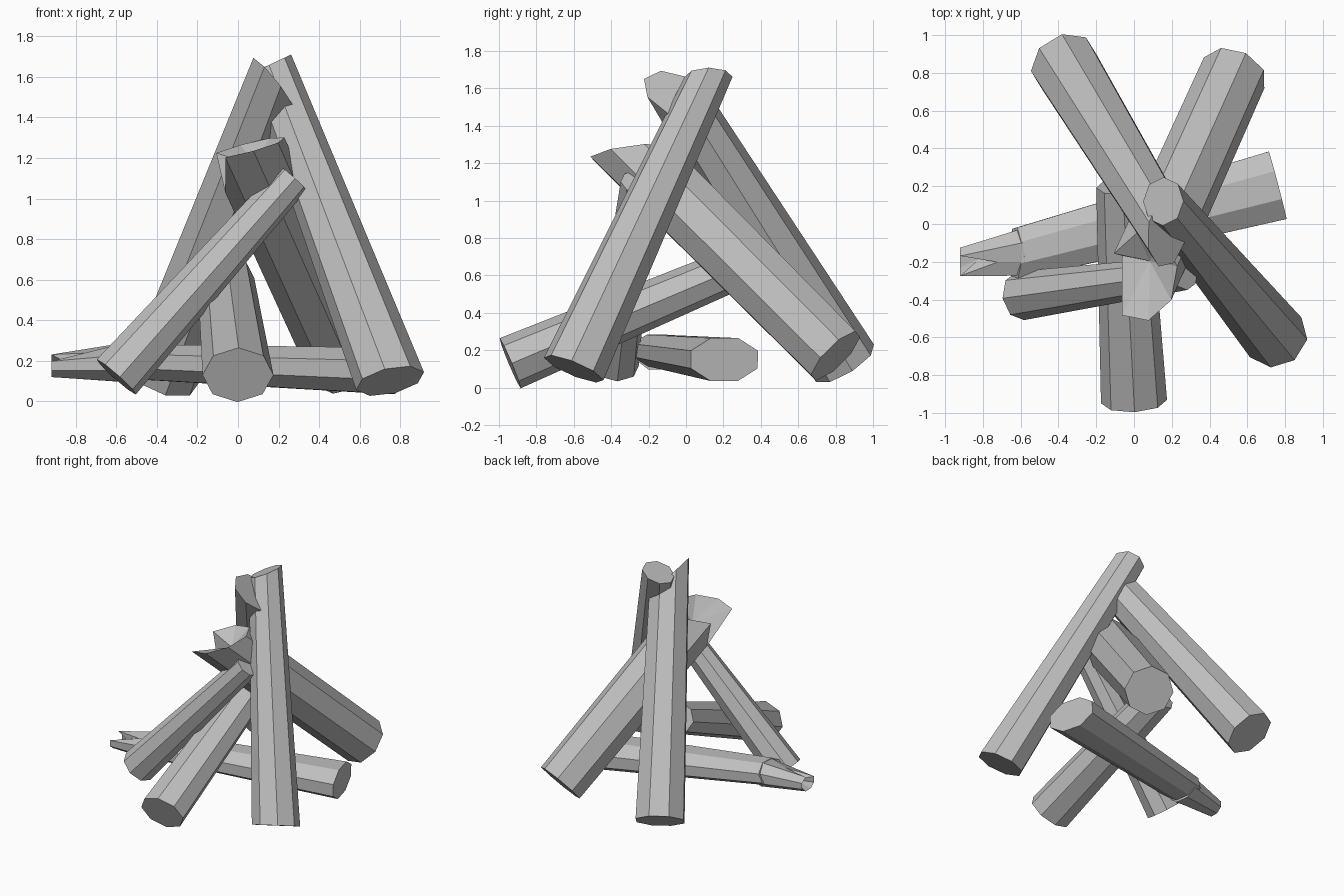
import bpy
import math
from mathutils import Vector

cube = bpy.data.objects.get("Cube")
if cube:
    bpy.data.objects.remove(cube, do_unlink=True)

# One plain grey for all the wood
grey = bpy.data.materials.new("plain grey")
grey.use_nodes = True
COLOUR = (0.52, 0.52, 0.52, 1)
grey.diffuse_color = COLOUR
grey.node_tree.nodes["Principled BSDF"].inputs["Base Color"].default_value = COLOUR

SIDES = 8


def ring(centre, axis, cut, radius, flatness, turn):
    """Corners of one log end, slid along the axis onto a slanted saw cut."""
    across = axis.cross(Vector((0, 0, 1))).normalized()
    up = across.cross(axis)
    corners = []
    for i in range(SIDES):
        a = math.tau * (i + turn) / SIDES
        p = radius * (across * math.cos(a) + up * flatness * math.sin(a))
        corners.append(centre + p - axis * (p.dot(cut) / axis.dot(cut)))
    return corners


def log(name, foot, tip, r_foot, r_tip, foot_cut=None, tip_cut=None,
        flatness=1, turn=0, notch=None):
    """Faceted log between two points; a cut is the normal of that end.
    A notch (corner, depth) sinks one tip corner back along the log."""
    foot, tip = Vector(foot), Vector(tip)
    axis = (tip - foot).normalized()
    low = ring(foot, axis, Vector(foot_cut or axis), r_foot, flatness, turn)
    high = ring(tip, axis, Vector(tip_cut or axis), r_tip, flatness, turn)
    centre = sum(high, Vector()) / SIDES
    if notch:
        corner, depth = notch
        high[corner] -= axis * depth
        centre -= axis * depth / 2
    faces = [tuple(reversed(range(SIDES)))]
    for i in range(SIDES):
        j = (i + 1) % SIDES
        faces.append((i, j, SIDES + j, SIDES + i))
        faces.append((SIDES + i, SIDES + j, 2 * SIDES))
    mesh = bpy.data.meshes.new(name)
    mesh.from_pydata(low + high + [centre], [], faces)
    mesh.materials.append(grey)
    obj = bpy.data.objects.new(name, mesh)
    bpy.context.collection.objects.link(obj)
    return obj


# Tall leaning logs with slanted tips
log("tall_front_log", (0.75, -0.6, 0.1), (0.155, 0.12, 1.66), 0.172, 0.118,
    foot_cut=(-0.2, 0.35, 0.85), tip_cut=(-0.4, 0, 0.85))
log("tall_back_log", (-0.37, 0.85, 0.13), (0.175, -0.04, 1.56), 0.185, 0.145,
    tip_cut=(0.8, 0.15, 0.7), turn=0.5)

# Thick back log, sawn nearly level at the top, with a split
log("thick_back_log", (0.53, 0.8, 0.17), (0.045, -0.28, 1.25), 0.18, 0.19,
    tip_cut=(-0.25, -0.1, 1), turn=0.1, notch=(7, 0.25))

# Thin side log
log("thin_side_log", (-0.6, -0.38, 0.12), (0.27, -0.26, 1.1), 0.13, 0.09)

# Low front log
log("low_front_log", (0, -0.94, 0.13), (-0.06, 0.2, 0.61), 0.175, 0.14, flatness=0.83)

# Flattened ground log that thins out at its broken end
log("ground_log", (0.76, 0.205, 0.15), (-0.63, -0.16, 0.2), 0.2, 0.145,
    tip_cut=(-1, 0, 0.4), flatness=0.62, turn=0.5)
log("ground_log_splinter", (-0.58, -0.15, 0.19), (-0.92, -0.2, 0.175), 0.135, 0.08,
    tip_cut=(-1, 0, 0), flatness=0.75, turn=0.5, notch=(2, 0.2))
